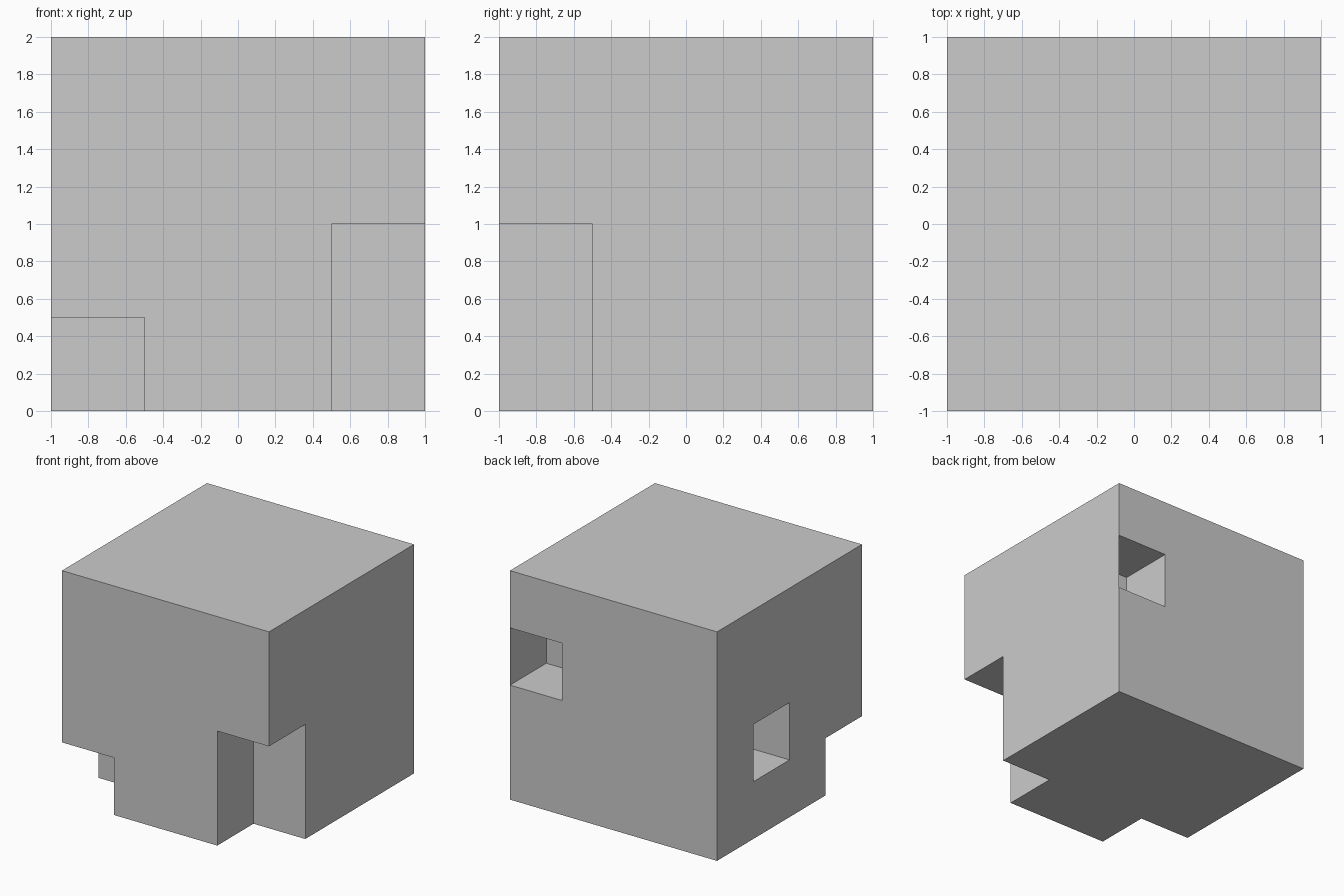
import bpy
import bmesh

if "Cube" in bpy.data.objects:
    bpy.data.objects.remove(bpy.data.objects["Cube"])


def box(name, lo, hi):
    """Axis-aligned box between two corners."""
    bm = bmesh.new()
    bmesh.ops.create_cube(bm, size=1)
    for v in bm.verts:
        v.co = [(a + b) / 2 + c * (b - a) for a, b, c in zip(lo, hi, v.co)]
    mesh = bpy.data.meshes.new(name)
    bm.to_mesh(mesh)
    bm.free()
    obj = bpy.data.objects.new(name, mesh)
    bpy.context.collection.objects.link(obj)
    return obj


# Main block
block = box("block", (-1, -1, 0), (1, 1, 2))

# Notches and pockets; cutters overshoot the block on their open sides
E = 1.2
cuts = {
    "front_right_notch": ((0.5, -E, -0.2), (E, -0.5, 1)),
    "front_left_notch": ((-E, -E, -0.2), (-0.5, -0.5, 0.5)),
    "left_pocket": ((-E, 0, 0.5), (-0.5, 0.5, 1)),
    "back_pocket": ((0.5, 0.5, 1), (E, E, 1.5)),
}
for name, (lo, hi) in cuts.items():
    cutter = box(name + "_cutter", lo, hi)
    cutter.hide_render = True
    cutter.display_type = 'WIRE'
    mod = block.modifiers.new(name, 'BOOLEAN')
    mod.operation = 'DIFFERENCE'
    mod.solver = 'EXACT'
    mod.object = cutter

# Paper-thin wall closing the back pocket on the right side
mesh = bpy.data.meshes.new("pocket_wall")
mesh.from_pydata([(1, 0.5, 1), (1, 1, 1), (1, 1, 1.5), (1, 0.5, 1.5)], [], [(0, 1, 2, 3)])
wall = bpy.data.objects.new("pocket_wall", mesh)
bpy.context.collection.objects.link(wall)
